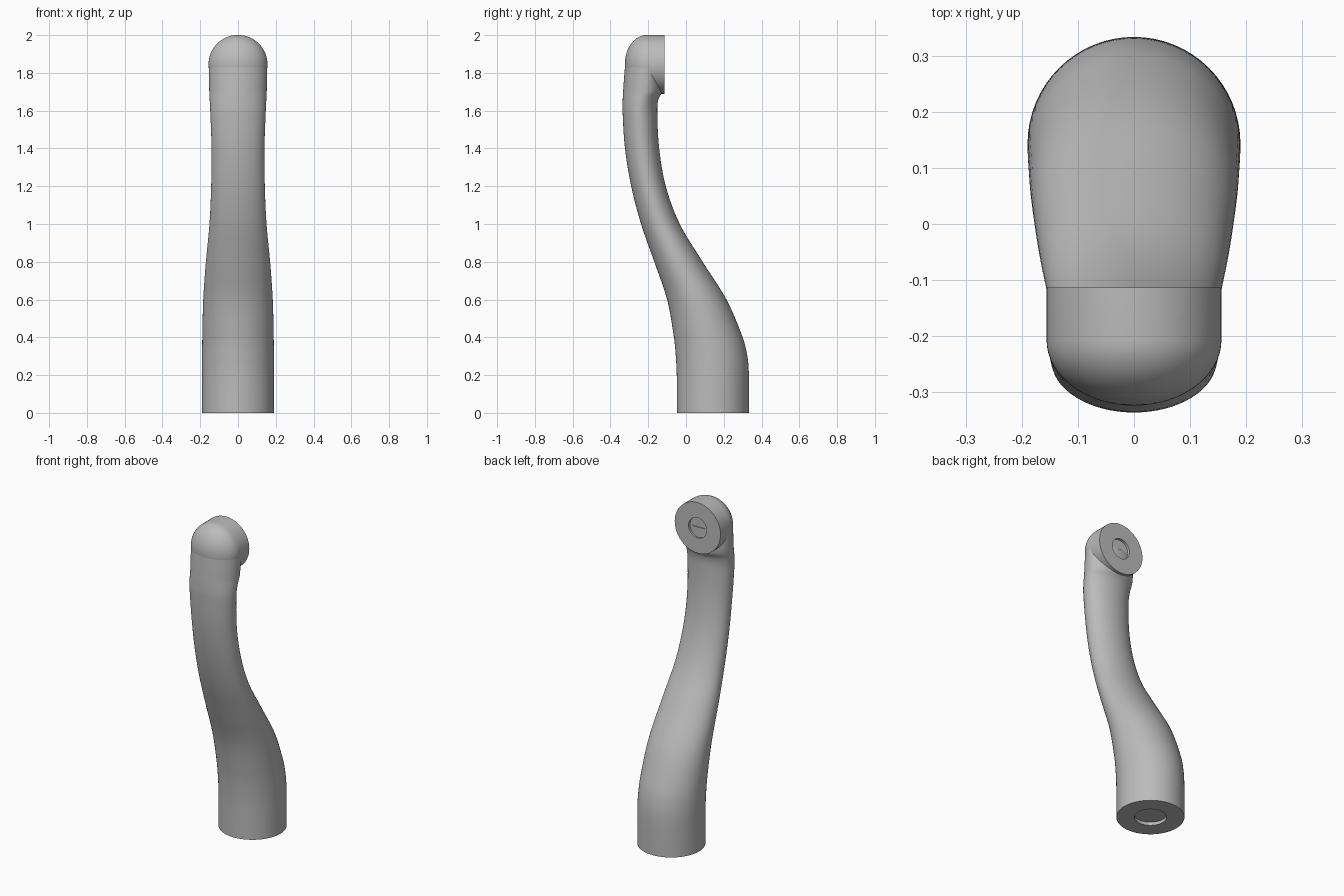
import bpy, bmesh, math
from mathutils import Vector

cube = bpy.data.objects.get("Cube")
if cube:
    bpy.data.objects.remove(cube)

grey = bpy.data.materials.new("satin grey")
grey.use_nodes = True
colour = (0.5, 0.5, 0.5, 1)
grey.diffuse_color = colour
grey.node_tree.nodes["Principled BSDF"].inputs["Base Color"].default_value = colour

SIDES = 64
HEAD_Y, HEAD_Z, HEAD_R = -0.207, 1.845, 0.156


def skin(name, rings):
    """Bridge equal rings of points into a closed, smooth object."""
    bm = bmesh.new()
    loops = [[bm.verts.new(p) for p in ring] for ring in rings]
    for a, b in zip(loops, loops[1:]):
        for i in range(SIDES):
            j = (i + 1) % SIDES
            bm.faces.new((a[i], a[j], b[j], b[i]))
    bm.faces.new(loops[0][::-1])
    bm.faces.new(loops[-1])
    bmesh.ops.recalc_face_normals(bm, faces=bm.faces)
    mesh = bpy.data.meshes.new(name)
    bm.to_mesh(mesh)
    bm.free()
    mesh.materials.append(grey)
    obj = bpy.data.objects.new(name, mesh)
    bpy.context.collection.objects.link(obj)
    bpy.ops.object.select_all(action="DESELECT")
    obj.select_set(True)
    bpy.context.view_layer.objects.active = obj
    bpy.ops.object.shade_smooth_by_angle(angle=math.radians(35))


def spline(rows, steps):
    """Smooth rows keyed by their first value (cubic, uneven spacing)."""
    def slope(i):
        a, b = rows[max(i - 1, 0)], rows[min(i + 1, len(rows) - 1)]
        return (b - a) / (b[0] - a[0])
    out = []
    for i in range(len(rows) - 1):
        a, b = rows[i], rows[i + 1]
        h = b[0] - a[0]
        for k in range(steps):
            t = k / steps
            s = t * t * (3 - 2 * t)
            out.append(a.lerp(b, s) + slope(i) * h * t * (1 - t) ** 2
                       - slope(i + 1) * h * t * t * (1 - t))
    return out + [rows[-1]]


def circle(fn):
    return [fn(math.cos(a), math.sin(a))
            for a in (math.tau * i / SIDES for i in range(SIDES))]


def arm_ring(z, front, back, half_width):
    # The section's widest line slides forward to meet the head
    blend = min(max((z - 1.6) / (HEAD_Z - 1.6), 0), 1)
    mid = (front + back) / 2 * (1 - blend) + HEAD_Y * blend
    return circle(lambda c, s: (half_width * c,
                                mid + s * (back - mid if s > 0 else mid - front), z))


# Arm: height, front edge, back edge, half width
arm = [Vector(r) for r in (
    (0, -0.048, 0.333, 0.19), (0.2, -0.049, 0.333, 0.19),
    (0.3, -0.054, 0.325, 0.19), (0.4, -0.064, 0.3, 0.189),
    (0.6, -0.1, 0.214, 0.184), (0.8, -0.168, 0.088, 0.17),
    (1, -0.238, -0.033, 0.151), (1.2, -0.29, -0.107, 0.142),
    (1.4, -0.323, -0.142, 0.14), (1.6, -0.336, -0.152, 0.147),
    (1.66, -0.335, -0.146, 0.15), (1.7, -0.333, -0.126, 0.152),
    (1.76, -0.329, -0.122, 0.154), (HEAD_Z, -0.322, -0.122, 0.155))]

# Shallow round socket in the foot
socket = [circle(lambda c, s, z=z: (0.09 * c, 0.143 + 0.09 * s, z)) for z in (0.02, 0)]
skin("arm", socket + [arm_ring(*r) for r in spline(arm, 6)])

# Head: mounting face with a socket, short barrel, domed front
profile = [(0.062, -0.128), (0.062, -0.113), (HEAD_R, -0.113)]
for i in range(16):
    a = math.pi / 2 * i / 16
    profile.append((HEAD_R * math.cos(a), HEAD_Y - 0.117 * math.sin(a)))
profile.append((0.002, HEAD_Y - 0.117))
skin("head", [circle(lambda c, s, r=r, y=y: (r * c, y, HEAD_Z + r * s))
              for r, y in profile])
